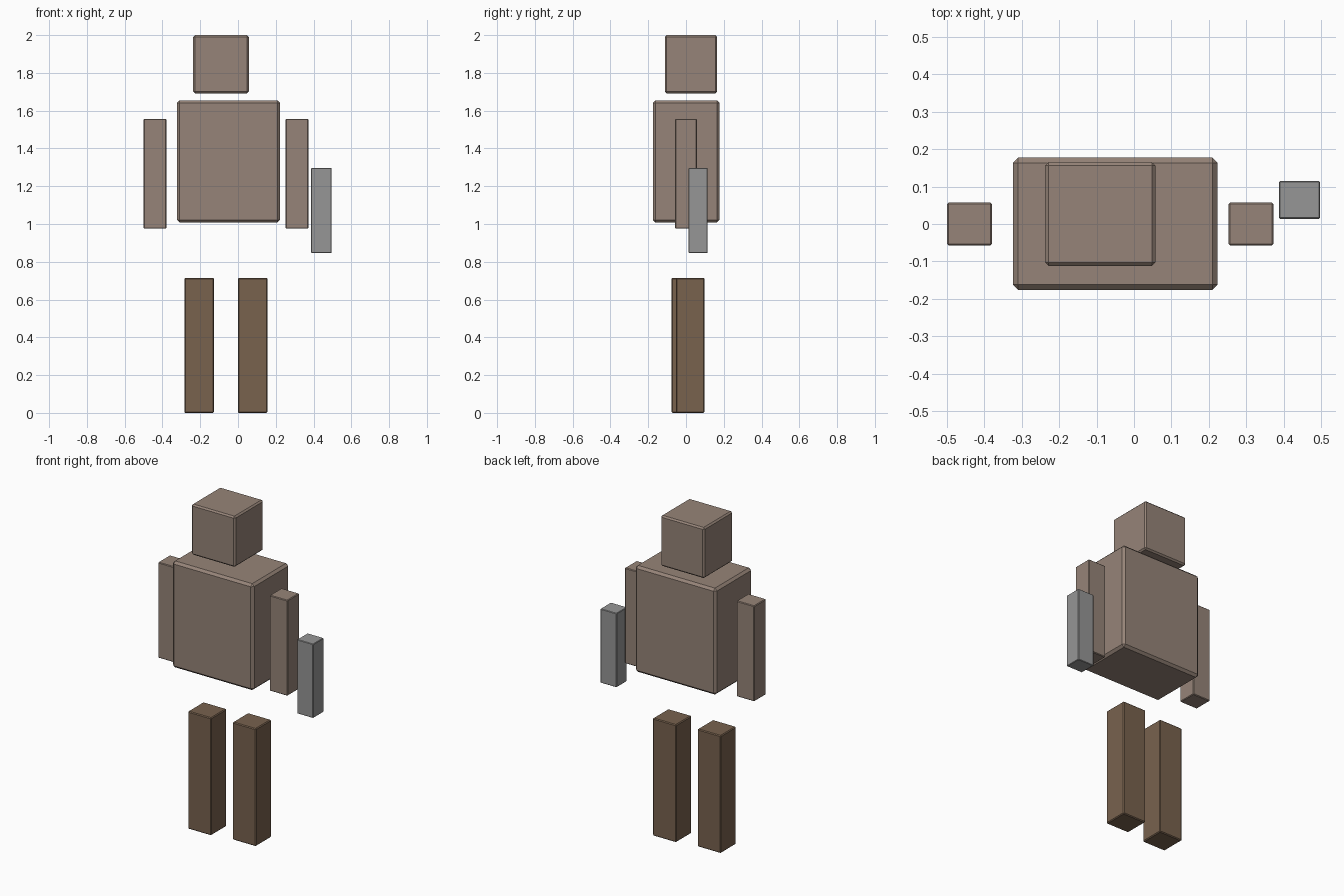
import bpy, bmesh
from mathutils import Vector

if "Cube" in bpy.data.objects:
    bpy.data.objects.remove(bpy.data.objects["Cube"])


def material(name, rgb):
    m = bpy.data.materials.new(name)
    m.diffuse_color = (*rgb, 1)
    m.use_nodes = True
    m.node_tree.nodes["Principled BSDF"].inputs["Base Color"].default_value = m.diffuse_color
    return m


SKIN = material("warm taupe", (0.305, 0.231, 0.188))
BROWN = material("dark brown", (0.188, 0.122, 0.076))
GREY = material("grey", (0.305, 0.305, 0.305))


def block(name, lo, hi, bevel, mat):
    """Box between two corners with narrow chamfered edges."""
    lo, hi = Vector(lo), Vector(hi)
    mid, size = (lo + hi) / 2, hi - lo
    bm = bmesh.new()
    bmesh.ops.create_cube(bm, size=1)
    bmesh.ops.scale(bm, vec=size, verts=bm.verts)
    bmesh.ops.bevel(bm, geom=bm.edges[:], offset=bevel, segments=1,
                    affect='EDGES', profile=0.5)
    mesh = bpy.data.meshes.new(name)
    bm.to_mesh(mesh)
    bm.free()
    mesh.materials.append(mat)
    ob = bpy.data.objects.new(name, mesh)
    ob.location = mid
    bpy.context.collection.objects.link(ob)


# head and body
block("head", (-0.237, -0.112, 1.692), (0.057, 0.165, 2.0), 0.009, SKIN)
block("torso", (-0.323, -0.176, 1.008), (0.223, 0.177, 1.655), 0.014, SKIN)

# arms
for name, x in (("left_arm", -0.499), ("right_arm", 0.252)):
    block(name, (x, -0.057, 0.975), (x + 0.12, 0.057, 1.556), 0.004, SKIN)

# legs, one set slightly further forward
for name, x, y in (("left_leg", -0.284, -0.077), ("right_leg", -0.001, -0.052)):
    block(name, (x, y, 0.0), (x + 0.157, y + 0.149, 0.715), 0.005, BROWN)

# held grey bar
block("held_bar", (0.387, 0.014, 0.846), (0.496, 0.115, 1.296), 0.003, GREY)
